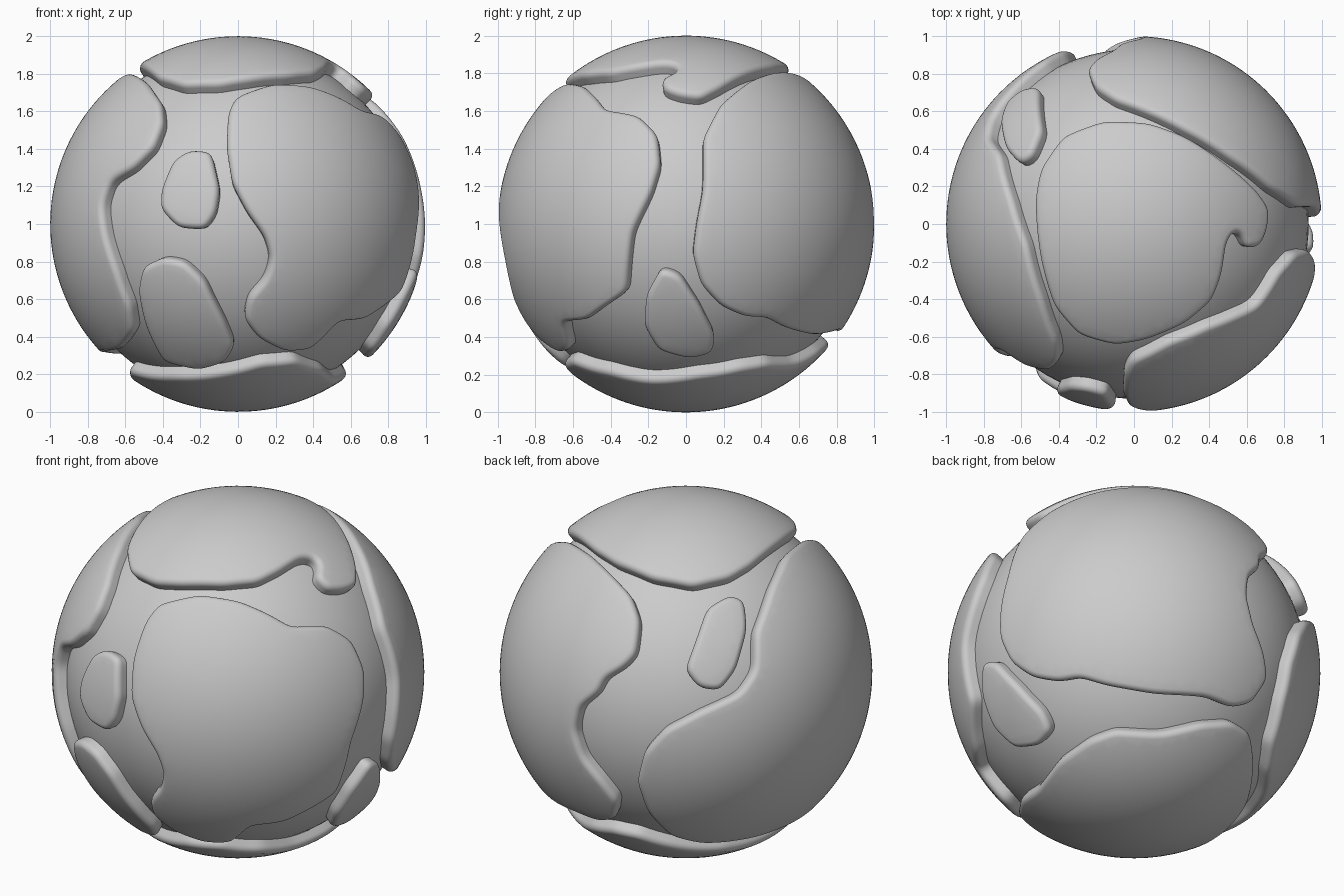
import bpy, bmesh, math
from mathutils import Vector
from mathutils.kdtree import KDTree
from mathutils.geometry import delaunay_2d_cdt

if "Cube" in bpy.data.objects:
    bpy.data.objects.remove(bpy.data.objects["Cube"])

CENTER = Vector((0, 0, 1))
CORE_R, LAND_R, RIM_R, FILLET = 0.93, 1.0, 0.97, 0.035

# Directions the outlines are drawn from: azimuth (0 = front), elevation
VIEWS = {"front": (0, 0), "right": (90, 0), "top": (0, 90), "bottom": (0, -90),
         "front_right": (35, 25), "back_left": (215, 25), "back_right": (140, -30)}


def on_sphere(view, u, v):
    """Lift a 2D outline point seen from a view onto the unit sphere."""
    az, el = (math.radians(a) for a in VIEWS[view])
    c = Vector((math.sin(az) * math.cos(el), -math.cos(az) * math.cos(el), math.sin(el)))
    right = Vector((math.cos(az), math.sin(az), 0))
    w = math.sqrt(max(RIM_R ** 2 - u * u - v * v, 0))
    return (right * u + c.cross(right) * v + c * w).normalized()


def smooth_outline(pts, step=0.018, passes=6):
    """Densify a closed outline evenly and round its corners."""
    dense = []
    for a, b in zip(pts, pts[1:] + pts[:1]):
        n = max(1, round((b - a).length / step))
        dense += [a.lerp(b, i / n) for i in range(n)]
    for _ in range(passes):
        n = len(dense)
        dense = [(dense[i - 1] + dense[i] * 2 + dense[(i + 1) % n]).normalized() for i in range(n)]
    return dense


def inside(p, poly):
    hit = False
    for a, b in zip(poly, poly[1:] + poly[:1]):
        if (a.y > p.y) != (b.y > p.y) and p.x < (b.x - a.x) * (p.y - a.y) / (b.y - a.y) + a.x:
            hit = not hit
    return hit


def finish(name, bm):
    me = bpy.data.meshes.new(name)
    bm.to_mesh(me)
    bm.free()
    for f in me.polygons:
        f.use_smooth = True
    ob = bpy.data.objects.new(name, me)
    ob.location = CENTER
    bpy.context.collection.objects.link(ob)


def land(name, *runs):
    """Raised plate with rounded rim; runs are (view, [(u, v), ...]) in order."""
    loop = smooth_outline([on_sphere(view, u, v) for view, pts in runs for u, v in pts])
    mid = sum(loop, Vector()).normalized()
    ex = mid.orthogonal().normalized()
    ey = mid.cross(ex)

    def flat(p):
        x, y = p.dot(ex), p.dot(ey)
        s = math.acos(max(-1, min(1, p.dot(mid)))) / max(math.hypot(x, y), 1e-9)
        return Vector((x * s, y * s))

    def round_up(q):
        t = max(q.length, 1e-9)
        return mid * math.cos(t) + (ex * q.x + ey * q.y) * (math.sin(t) / t)

    poly = [flat(p) for p in loop]
    area = sum(a.x * b.y - b.x * a.y for a, b in zip(poly, poly[1:] + poly[:1]))
    if area < 0:
        loop.reverse()
        poly.reverse()
    n = len(loop)
    kd = KDTree(n)
    for i, p in enumerate(loop):
        kd.insert(p, i)
    kd.balance()

    # rim fillet rings
    pts = [p * (LAND_R - FILLET) for p in loop]
    for k in range(1, 6):
        t = math.radians(18 * k)
        d = FILLET * (1 - math.cos(t))
        r = LAND_R - FILLET + FILLET * math.sin(t)
        for i, p in enumerate(loop):
            tangent = (loop[(i + 1) % n] - loop[i - 1]).normalized()
            q = (p + p.cross(tangent) * d).normalized()
            if kd.find(q)[2] > d * 0.95:
                pts.append(q * r)
    # interior points
    s = 0.045
    m = int(1.8 / s)
    for j in range(-m, m + 1):
        for i in range(-m, m + 1):
            g = Vector(((i + 0.5 * (j % 2)) * s, j * s * 0.87))
            q = round_up(g)
            if kd.find(q)[2] > FILLET + 0.02 and inside(g, poly):
                pts.append(q * LAND_R)

    out = delaunay_2d_cdt([flat(p.normalized()) for p in pts], [], [list(range(n))], 1, 1e-6)
    bm = bmesh.new()
    vs = [bm.verts.new(pts[o[0]] if o else round_up(q) * (LAND_R - FILLET))
          for q, o in zip(out[0], out[3])]
    for f in out[2]:
        bm.faces.new([vs[i] for i in f])
    bmesh.ops.delete(bm, geom=[v for v in bm.verts if not v.link_faces], context='VERTS')
    # side wall down into the core
    rim = [e for e in bm.edges if e.is_boundary]
    ext = bmesh.ops.extrude_edge_only(bm, edges=rim)
    for v in ext["geom"]:
        if isinstance(v, bmesh.types.BMVert):
            v.co = v.co.normalized() * (CORE_R - 0.03)
    bmesh.ops.recalc_face_normals(bm, faces=bm.faces)
    top = max(bm.faces, key=lambda f: f.calc_center_median().dot(mid))
    if top.normal.dot(mid) < 0:
        bmesh.ops.reverse_faces(bm, faces=bm.faces)
    finish(name, bm)


# Core sphere
core = bmesh.new()
bmesh.ops.create_uvsphere(core, u_segments=96, v_segments=48, radius=CORE_R)
finish("core_sphere", core)

# Large plates
land("top_plate", ("top", [
    (-.52, .13), (-.49, .29), (-.37, .46), (-.16, .54), (.08, .53), (.27, .46), (.48, .32),
    (.64, .18), (.71, .08), (.70, -.03), (.66, -.12), (.59, -.13), (.565, -.06), (.525, -.035),
    (.485, -.10), (.46, -.27), (.41, -.40), (.27, -.52), (.055, -.61), (-.10, -.635),
    (-.29, -.58), (-.42, -.43), (-.49, -.19)]))

land("front_right_plate",
     ("front_right", [(-.42, .36), (-.204, .41), (.01, .376), (.17, .306), (.28, .24),
                      (.38, .245), (.47, .247), (.60, .17), (.67, .01), (.667, -.15),
                      (.60, -.366), (.52, -.634)]),
     ("right", [(-.43, -.44), (-.51, -.50), (-.635, -.51)]),
     ("front", [(.38, -.657), (.25, -.67), (.106, -.60), (.03, -.50), (.053, -.385),
                (.144, -.285), (.175, -.18), (.144, -.07), (.05, .06), (-.03, .21),
                (-.06, .40), (-.053, .58)]))

land("back_right_plate",
     ("top", [(-.20, .71), (-.10, .645), (.08, .58), (.27, .487), (.51, .34), (.72, .18)]),
     ("right", [(.09, .45), (.09, .18), (.055, 0), (.035, -.16), (.08, -.32), (.18, -.43),
                (.31, -.487), (.42, -.49), (.51, -.54), (.66, -.58), (.74, -.57)]),
     ("back_right", [(.38, -.134), (.516, -.19), (.62, -.167)]),
     ("back_left", [(-.355, -.68), (-.435, -.58), (-.54, -.45), (-.586, -.31), (-.56, -.19),
                    (-.46, -.11), (-.435, -.04), (-.33, .02), (-.263, .09), (-.25, .20)]))

land("left_plate",
     ("front", [(-.40, .635), (-.39, .53), (-.44, .40), (-.55, .29), (-.67, .22), (-.71, .10),
                (-.69, -.055), (-.63, -.24), (-.56, -.43), (-.54, -.56), (-.60, -.65)]),
     ("bottom", [(-.70, .10), (-.68, -.15), (-.58, -.38)]),
     ("back_left", [(.075, -.90), (-.086, -.86), (-.204, -.74), (-.26, -.58), (-.22, -.42),
                    (-.11, -.30), (.075, -.204), (.28, -.11), (.36, .01)]),
     ("top", [(-.70, .37), (-.636, .13), (-.556, -.11), (-.476, -.40)]))

land("bottom_plate",
     ("back_right", [(-.60, -.67), (-.505, -.61), (-.40, -.47), (-.237, -.355), (-.10, -.306),
                     (.14, -.32), (.355, -.27), (.516, -.26), (.613, -.32), (.634, -.47),
                     (.597, -.69)]),
     ("bottom", [(-.56, -.05)]),
     ("front", [(-.57, -.76), (-.335, -.79), (-.096, -.774), (.117, -.72), (.30, -.705),
                (.39, -.747)]))

# Small plates
land("front_upper_islet", ("front", [
    (-.255, .39), (-.14, .38), (-.095, .18), (-.115, .05), (-.17, -.03), (-.315, -.02),
    (-.41, .08), (-.405, .18), (-.34, .335)]))
land("front_lower_islet", ("front", [
    (-.39, -.175), (-.28, -.195), (-.175, -.295), (-.07, -.51), (-.015, -.64), (-.065, -.725),
    (-.20, -.765), (-.39, -.72), (-.485, -.535), (-.525, -.35), (-.50, -.225)]))
land("right_lower_islet", ("right", [
    (-.13, -.23), (-.03, -.265), (.075, -.43), (.155, -.59), (.14, -.675), (.02, -.705),
    (-.145, -.66), (-.22, -.535), (-.21, -.375)]))
land("back_left_islet", ("back_left", [
    (.235, .41), (.31, .38), (.325, .226), (.265, .01), (.18, -.10), (.07, -.085),
    (-.005, .01), (.045, .145), (.113, .34)]))
